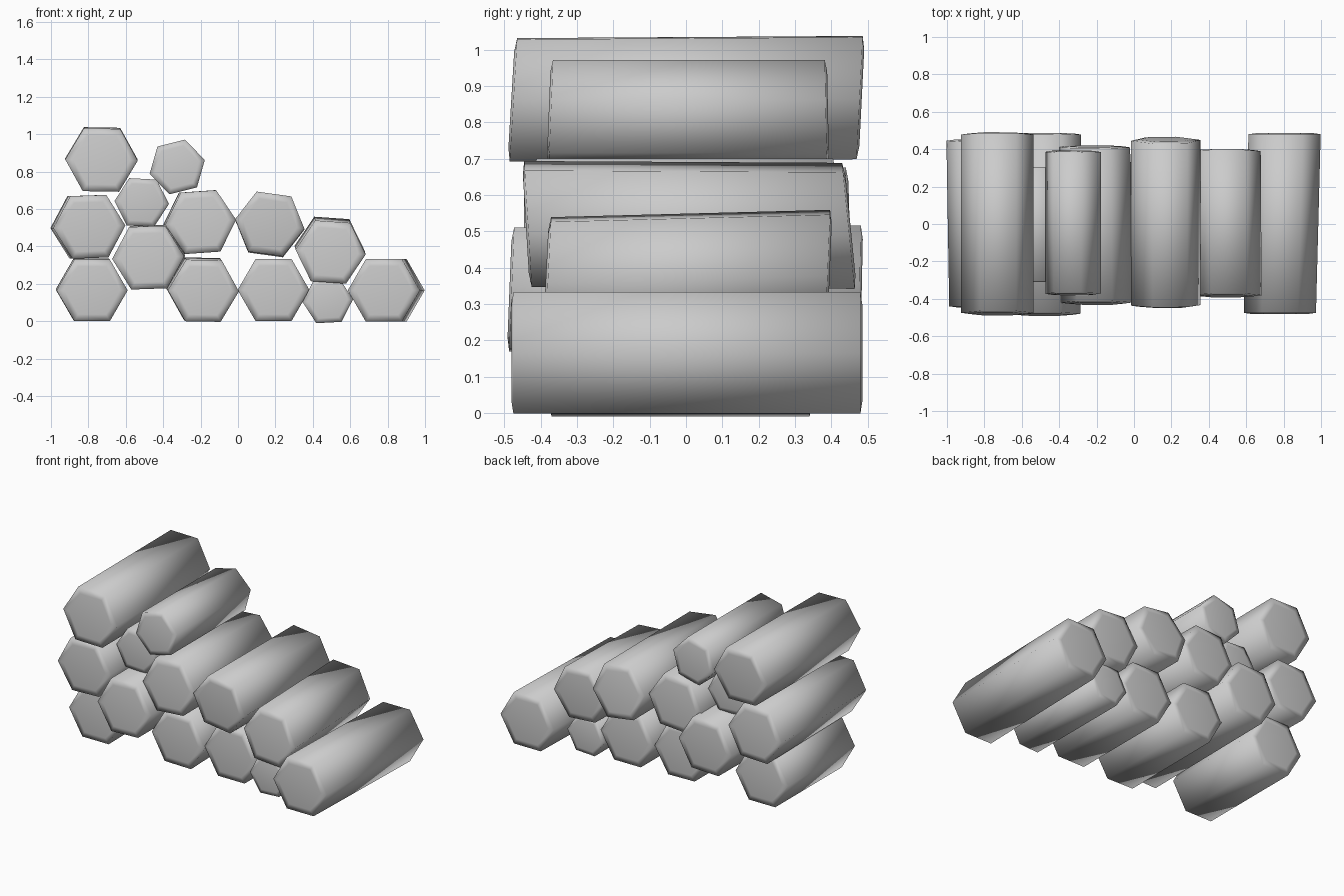
import bpy, bmesh
from math import cos, sin, radians, tau
from mathutils import Vector

cube = bpy.data.objects.get("Cube")
if cube:
    bpy.data.objects.remove(cube, do_unlink=True)

grey = bpy.data.materials.new("plain_grey")
grey.use_nodes = True
grey.diffuse_color = (0.6, 0.6, 0.6, 1)
grey.node_tree.nodes["Principled BSDF"].inputs["Base Color"].default_value = (0.6, 0.6, 0.6, 1)

SIDES = 6


def log(name, front, back, radius, turn=0, lean=(0, 0)):
    """Six-sided log between two end centres; lean slants the front and back ends."""
    bm = bmesh.new()

    def ring(center, scale, slant, push):
        verts = []
        for i in range(SIDES):
            a = radians(turn) + tau * i / SIDES
            dx, dz = radius * scale * cos(a), radius * scale * sin(a)
            verts.append(bm.verts.new(Vector(center) + Vector((dx, push + slant * dz, dz))))
        return verts

    # Slightly raised cap, rim, rim, slightly raised cap
    rings = [ring(front, 0.78, lean[0], -0.006), ring(front, 1, lean[0], 0),
             ring(back, 1, lean[1], 0), ring(back, 0.78, lean[1], 0.006)]
    for a, b in zip(rings, rings[1:]):
        for i in range(SIDES):
            j = (i + 1) % SIDES
            bm.faces.new((a[i], a[j], b[j], b[i]))
    bm.faces.new(rings[0])
    bm.faces.new(rings[-1])
    bmesh.ops.recalc_face_normals(bm, faces=bm.faces)
    for f in bm.faces:
        f.smooth = True
    mesh = bpy.data.meshes.new(name)
    bm.to_mesh(mesh)
    bm.free()
    mesh.materials.append(grey)
    bpy.context.collection.objects.link(bpy.data.objects.new(name, mesh))


# Bottom row
log("bottom_log_1", (-0.78, -0.35, 0.165), (-0.785, 0.34, 0.17), 0.19)
log("bottom_log_2", (-0.185, -0.35, 0.163), (-0.195, 0.33, 0.175), 0.19, -1)
log("bottom_log_3", (0.19, -0.34, 0.167), (0.19, 0.33, 0.167), 0.192)
log("bottom_log_4_thin", (0.48, -0.37, 0.11), (0.48, 0.34, 0.11), 0.135, 3)
log("bottom_log_5", (0.78, -0.475, 0.165), (0.805, 0.48, 0.165), 0.193)

# Middle rows
log("middle_log_1", (-0.795, -0.44, 0.505), (-0.81, 0.445, 0.505), 0.193, 2, (0, -0.03))
log("middle_log_2", (-0.48, -0.48, 0.34), (-0.475, 0.478, 0.345), 0.193, 2, (0.04, 0.02))
log("middle_log_3", (-0.2, -0.42, 0.53), (-0.21, 0.41, 0.53), 0.19, 4, (0.05, -0.03))
log("middle_log_4", (0.17, -0.435, 0.52), (0.17, 0.447, 0.515), 0.187, -8, (-0.06, -0.1))
log("middle_log_5", (0.495, -0.38, 0.37), (0.49, 0.39, 0.39), 0.188, -4, (0.05, 0.04))
log("middle_log_6_thin", (-0.515, -0.305, 0.635), (-0.515, 0.3, 0.635), 0.146, -3)

# Top row
log("top_log_1", (-0.73, -0.475, 0.862), (-0.73, 0.478, 0.868), 0.194, -1, (0.06, 0.05))
log("top_log_2_thin", (-0.325, -0.372, 0.825), (-0.325, 0.385, 0.825), 0.152, 14, (0.04, -0.02))
